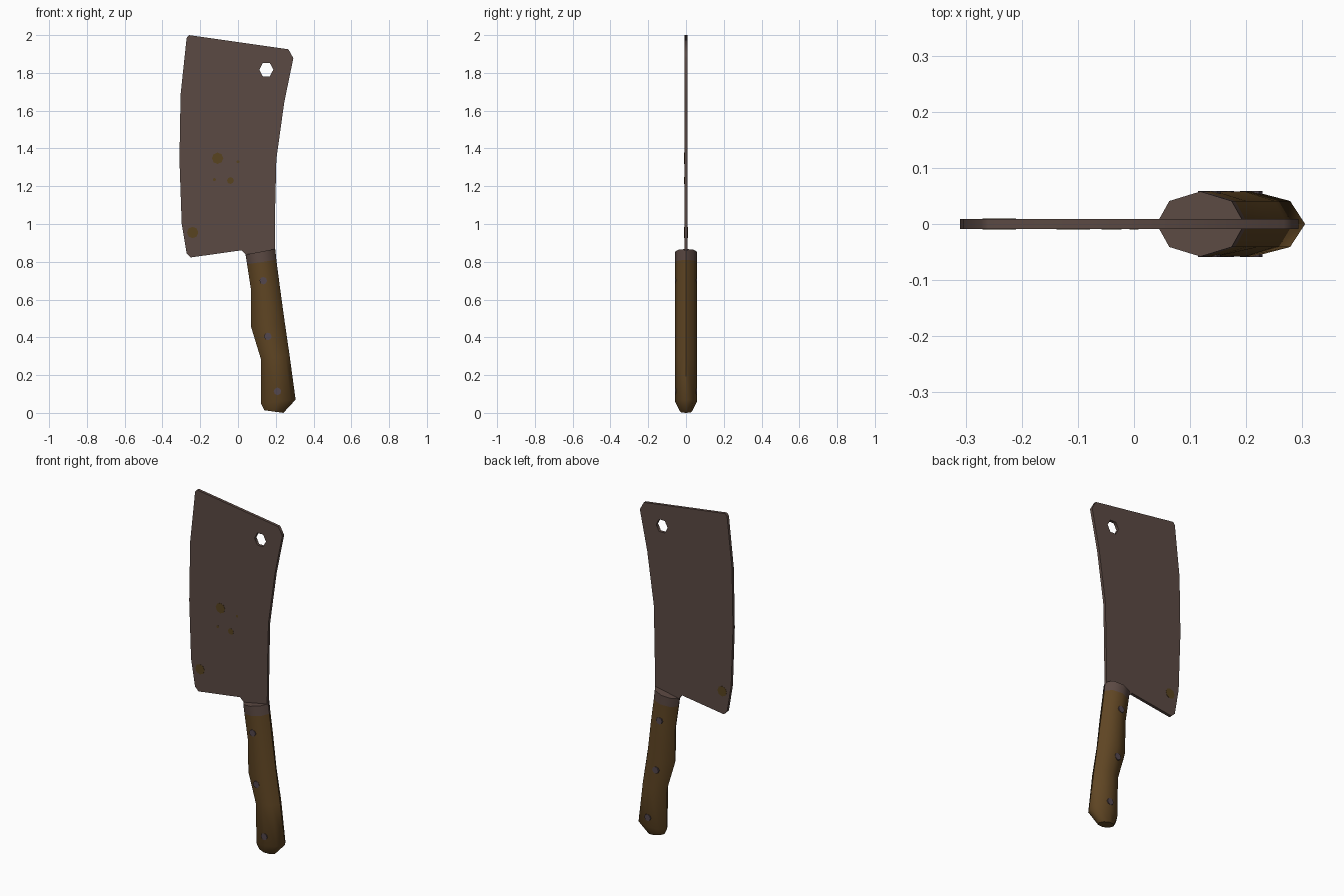
import bpy, bmesh, math
from mathutils import Vector

if "Cube" in bpy.data.objects:
    bpy.data.objects.remove(bpy.data.objects["Cube"])


def material(name, rgb):
    m = bpy.data.materials.new(name)
    m.diffuse_color = (*rgb, 1)
    m.use_nodes = True
    m.node_tree.nodes["Principled BSDF"].inputs["Base Color"].default_value = m.diffuse_color
    return m


STEEL = material("dull steel", (0.105, 0.067, 0.056))
WOOD = material("brown wood", (0.115, 0.060, 0.017))
RIVET = material("rivet metal", (0.088, 0.063, 0.075))
RUST = material("rust", (0.098, 0.056, 0.014))


def finish(name, bm, *mats):
    bmesh.ops.recalc_face_normals(bm, faces=bm.faces)
    me = bpy.data.meshes.new(name)
    bm.to_mesh(me)
    bm.free()
    ob = bpy.data.objects.new(name, me)
    bpy.context.collection.objects.link(ob)
    for m in mats:
        me.materials.append(m)
    return ob


def activate(ob):
    bpy.ops.object.select_all(action='DESELECT')
    ob.select_set(True)
    bpy.context.view_layer.objects.active = ob


def disc(name, x, z, r, y0, y1, mat, sides=8):
    """Short prism along y, used for rivets and rust spots."""
    bm = bmesh.new()
    pts = [(x + r * math.cos(2 * math.pi * i / sides),
            z + r * math.sin(2 * math.pi * i / sides)) for i in range(sides)]
    face = bm.faces.new([bm.verts.new((px, y0, pz)) for px, pz in pts])
    ext = bmesh.ops.extrude_face_region(bm, geom=[face])
    bmesh.ops.translate(bm, vec=(0, y1 - y0, 0),
                        verts=[v for v in ext["geom"] if isinstance(v, bmesh.types.BMVert)])
    bm.faces.ensure_lookup_table()
    if len(bm.faces) == sides + 1:  # close the starting end
        bm.faces.new([v for v in bm.verts if abs(v.co.y - y0) < 1e-6])
    return finish(name, bm, mat)


# Blade: filled outline with a six-sided hanging hole
HALF = 0.0085
outline = [(-0.26, 2.0), (0.267, 1.925), (0.293, 1.878), (0.245, 1.645),
           (0.203, 1.343), (0.197, 1.10), (0.195, 0.865), (0.185, 0.82),
           (0.05, 0.82), (0.04, 0.84), (0.02, 0.861), (-0.25, 0.823),
           (-0.272, 0.845), (-0.298, 1.0), (-0.31, 1.34), (-0.304, 1.685),
           (-0.272, 1.985)]
hole = [(0.15 + 0.037 * math.cos(i * math.pi / 3),
         1.817 + 0.041 * math.sin(i * math.pi / 3)) for i in range(6)]
cu = bpy.data.curves.new("blade", 'CURVE')
cu.dimensions = '2D'
cu.fill_mode = 'BOTH'
cu.extrude = HALF
for loop in (outline, hole):
    sp = cu.splines.new('POLY')
    sp.points.add(len(loop) - 1)
    for p, (x, z) in zip(sp.points, loop):
        p.co = (x, z, 0, 1)
    sp.use_cyclic_u = True
cu.materials.append(STEEL)
blade = bpy.data.objects.new("blade", cu)
blade.rotation_euler.x = math.pi / 2
bpy.context.collection.objects.link(blade)
activate(blade)
bpy.ops.object.convert(target='MESH')

# Handle: eight-sided rings between a left and a right profile point
rings = [((0.04, 0.838), (0.197, 0.868), 0.058),
         ((0.048, 0.787), (0.203, 0.81), 0.058),
         ((0.07, 0.645), (0.222, 0.665), 0.058),
         ((0.07, 0.453), (0.247, 0.483), 0.058),
         ((0.122, 0.283), (0.273, 0.305), 0.058),
         ((0.122, 0.05), (0.305, 0.07), 0.058),
         ((0.14, 0.014), (0.24, 0.0), 0.032)]
bm = bmesh.new()
loops = []
for left, right, depth in rings:
    a = Vector((left[0], 0, left[1]))
    b = Vector((right[0], 0, right[1]))
    mid, half = (a + b) / 2, (b - a) / 2
    loops.append([bm.verts.new(mid + half * math.cos(i * math.pi / 4)
                               + Vector((0, depth * math.sin(i * math.pi / 4), 0)))
                  for i in range(8)])
for k, (u, w) in enumerate(zip(loops, loops[1:])):
    for i in range(8):
        j = (i + 1) % 8
        f = bm.faces.new((u[i], u[j], w[j], w[i]))
        f.material_index = 0 if k == 0 else 1   # steel collar on top
bm.faces.new(loops[0]).material_index = 0
bm.faces.new(loops[-1]).material_index = 1
handle = finish("handle", bm, STEEL, WOOD)
activate(handle)
bpy.ops.object.shade_smooth_by_angle(angle=math.radians(50))

# Rivets through the handle, showing on both sides
for n, (x, z) in enumerate([(0.134, 0.70), (0.158, 0.405), (0.209, 0.114)], 1):
    disc(f"rivet_{n}", x, z, 0.02, -0.0588, 0.0588, RIVET)

# Rust spots on the front; the one near the heel also shows on the back
spots = [(-0.108, 1.348, 0.03), (-0.04, 1.23, 0.018),
         (0.0, 1.33, 0.008), (-0.125, 1.235, 0.008)]
for n, (x, z, r) in enumerate(spots, 1):
    disc(f"rust_spot_{n}", x, z, r, -HALF - 0.001, -HALF + 0.002, RUST)
for side, s in (("front", -1), ("back", 1)):
    disc(f"heel_rust_{side}", -0.24, 0.955, 0.03,
         s * (HALF + 0.001), s * (HALF - 0.002), RUST)
